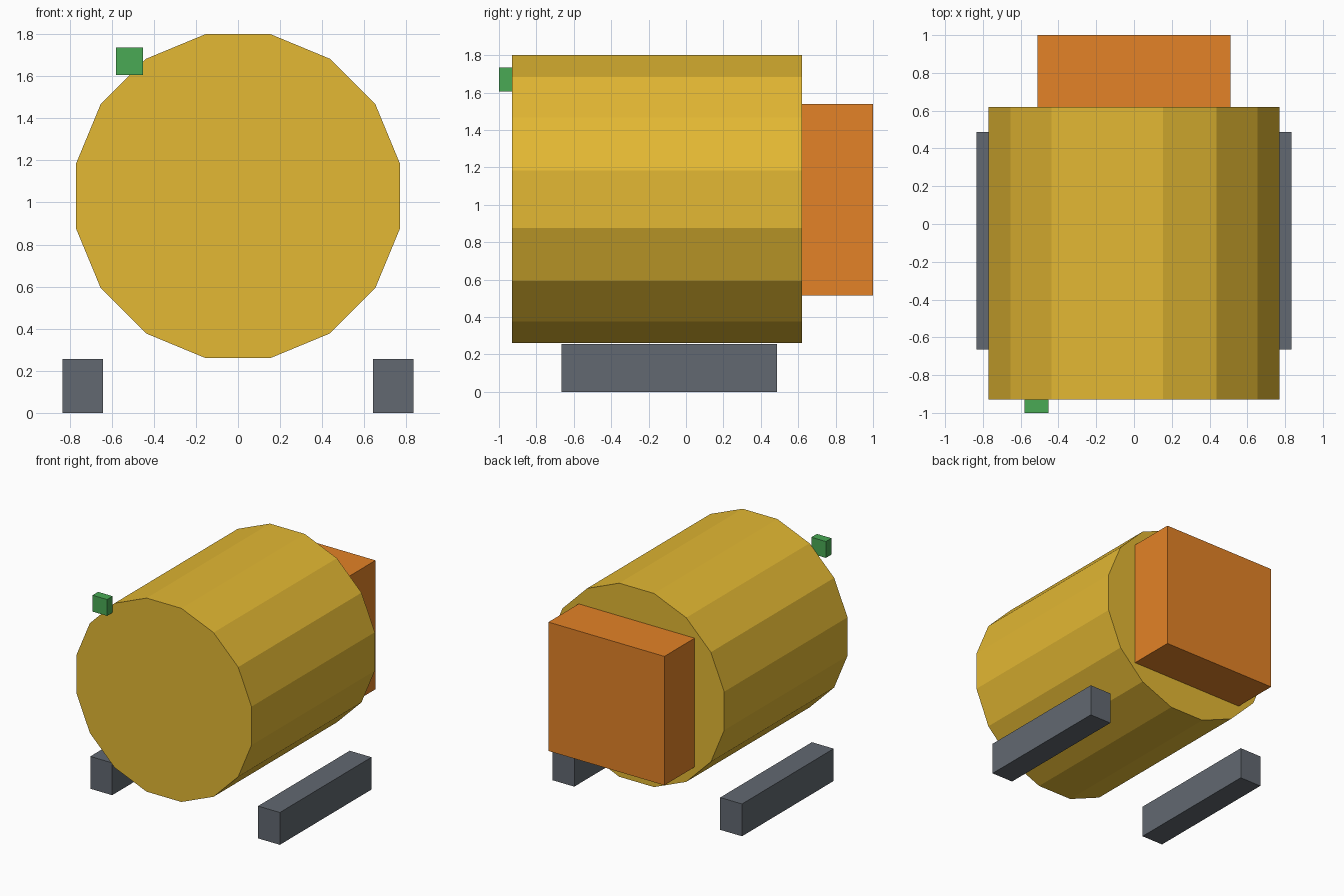
import bpy
import math

default = bpy.data.objects.get("Cube")
if default:
    bpy.data.objects.remove(default, do_unlink=True)


def make_material(name, rgb):
    color = (*rgb, 1.0)
    mat = bpy.data.materials.new(name)
    mat.use_nodes = True
    mat.diffuse_color = color
    bsdf = next(n for n in mat.node_tree.nodes if n.type == "BSDF_PRINCIPLED")
    bsdf.inputs["Base Color"].default_value = color
    return mat


def finish(obj, name, mat):
    obj.name = obj.data.name = name
    obj.data.materials.append(mat)
    return obj


def box(name, low, high, mat):
    """Axis-aligned block spanning two opposite corners."""
    center = [(a + b) / 2 for a, b in zip(low, high)]
    size = [b - a for a, b in zip(low, high)]
    bpy.ops.mesh.primitive_cube_add(size=1, location=center)
    obj = bpy.context.object
    for v in obj.data.vertices:
        v.co = [c * s for c, s in zip(v.co, size)]
    return finish(obj, name, mat)


yellow = make_material("drum yellow", (0.77, 0.48, 0.033))
orange = make_material("box orange", (0.77, 0.224, 0.02))
green = make_material("knob green", (0.067, 0.40, 0.09))
gray = make_material("rail gray", (0.122, 0.14, 0.164))

# Horizontal drum: 16 flat sides, with a flat on top
SIDES = 16
APOTHEM = 0.77
FRONT, BACK = -0.93, 0.62
bpy.ops.mesh.primitive_cylinder_add(
    vertices=SIDES, radius=APOTHEM / math.cos(math.pi / SIDES),
    depth=BACK - FRONT, end_fill_type="NGON")
drum = finish(bpy.context.object, "drum", yellow)
half_step = math.pi / SIDES
drum.rotation_euler = (math.pi / 2, half_step, 0)
drum.location = (0, (FRONT + BACK) / 2, 1.03)

# Housing on the rear end
box("rear_box", (-0.51, BACK - 0.005, 0.515), (0.51, 1.0, 1.54), orange)

# Small block on the front rim
box("front_knob", (-0.58, -1.0, 1.605), (-0.452, FRONT, 1.735), green)

# Support rails on both sides
for side, x in (("right", -0.738), ("left", 0.738)):
    box(side + "_rail", (x - 0.096, -0.665, 0), (x + 0.096, 0.487, 0.257), gray)
